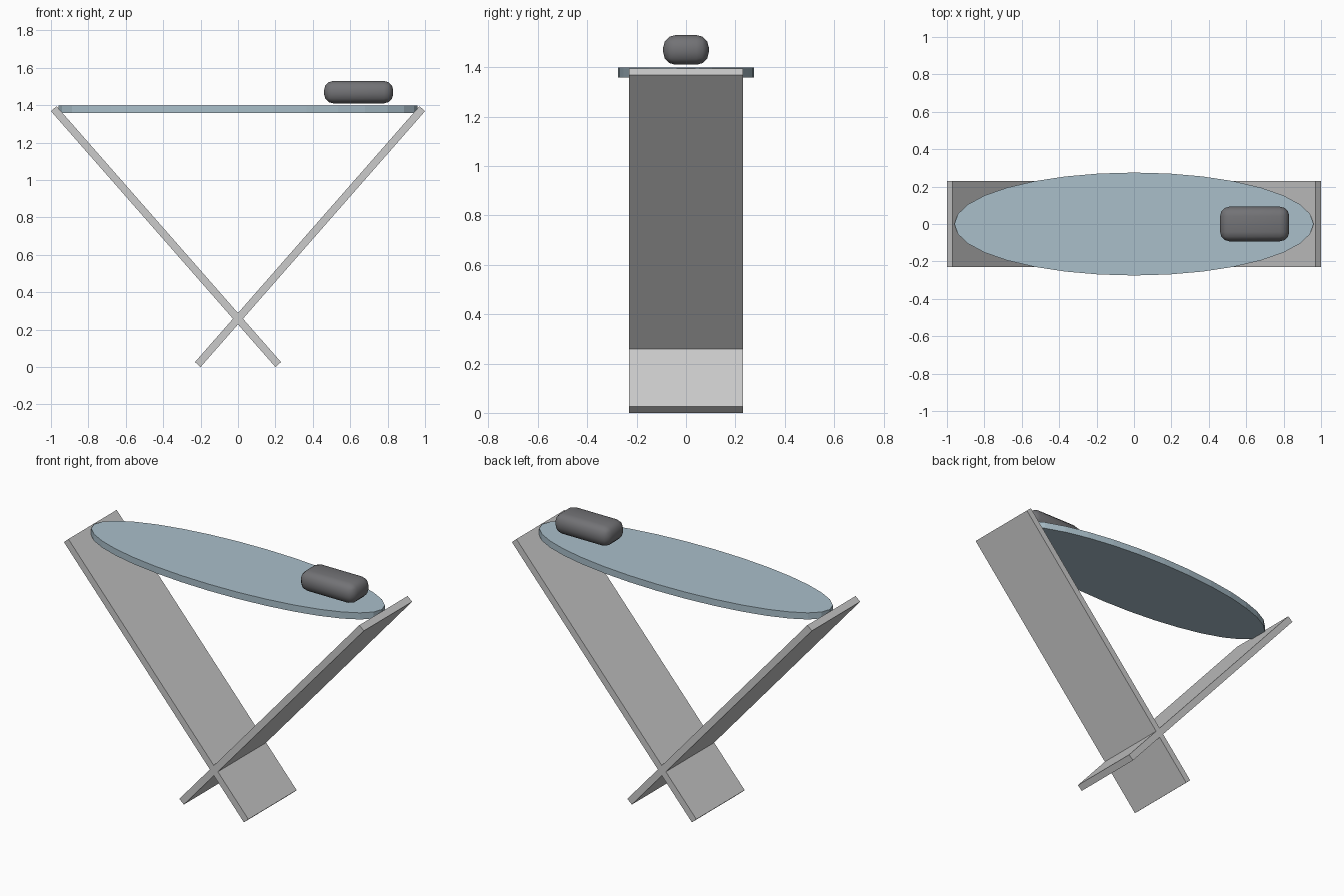
import bpy, math

if "Cube" in bpy.data.objects:
    bpy.data.objects.remove(bpy.data.objects["Cube"])


def box(name, size, loc, rot_y=0.0):
    bpy.ops.mesh.primitive_cube_add(size=1, location=loc)
    ob = bpy.context.object
    ob.name = name
    ob.scale = size
    bpy.ops.object.transform_apply(location=False, rotation=False, scale=True)
    ob.rotation_euler = (0, rot_y, 0)
    return ob


# Oval board top
bpy.ops.mesh.primitive_cylinder_add(vertices=32, radius=1, depth=0.04, location=(0, 0, 1.379))
board = bpy.context.object
board.name = "board_top"
board.scale = (0.96, 0.275, 1)
bpy.ops.object.transform_apply(location=False, rotation=False, scale=True)
mat = bpy.data.materials.new("board_blue")
mat.diffuse_color = (0.40, 0.52, 0.59, 1)
mat.use_nodes = True
mat.node_tree.nodes["Principled BSDF"].inputs["Base Color"].default_value = mat.diffuse_color
board.data.materials.append(mat)

# Crossed plank legs
tilt = math.radians(48.74)
for side, name in ((-1, "left_leg"), (1, "right_leg")):
    box(name, (1.82, 0.46, 0.04), (side * 0.385, 0, 0.6975), -side * tilt)

# Rounded iron resting on the board
iron = box("iron", (0.37, 0.185, 0.12), (0.645, 0, 1.47))
bevel = iron.modifiers.new("rounding", 'BEVEL')
bevel.width = 0.05
bevel.segments = 3
for poly in iron.data.polygons:
    poly.use_smooth = True
dark = bpy.data.materials.new("iron_grey")
dark.diffuse_color = (0.17, 0.17, 0.18, 1)
dark.use_nodes = True
dark.node_tree.nodes["Principled BSDF"].inputs["Base Color"].default_value = dark.diffuse_color
iron.data.materials.append(dark)
